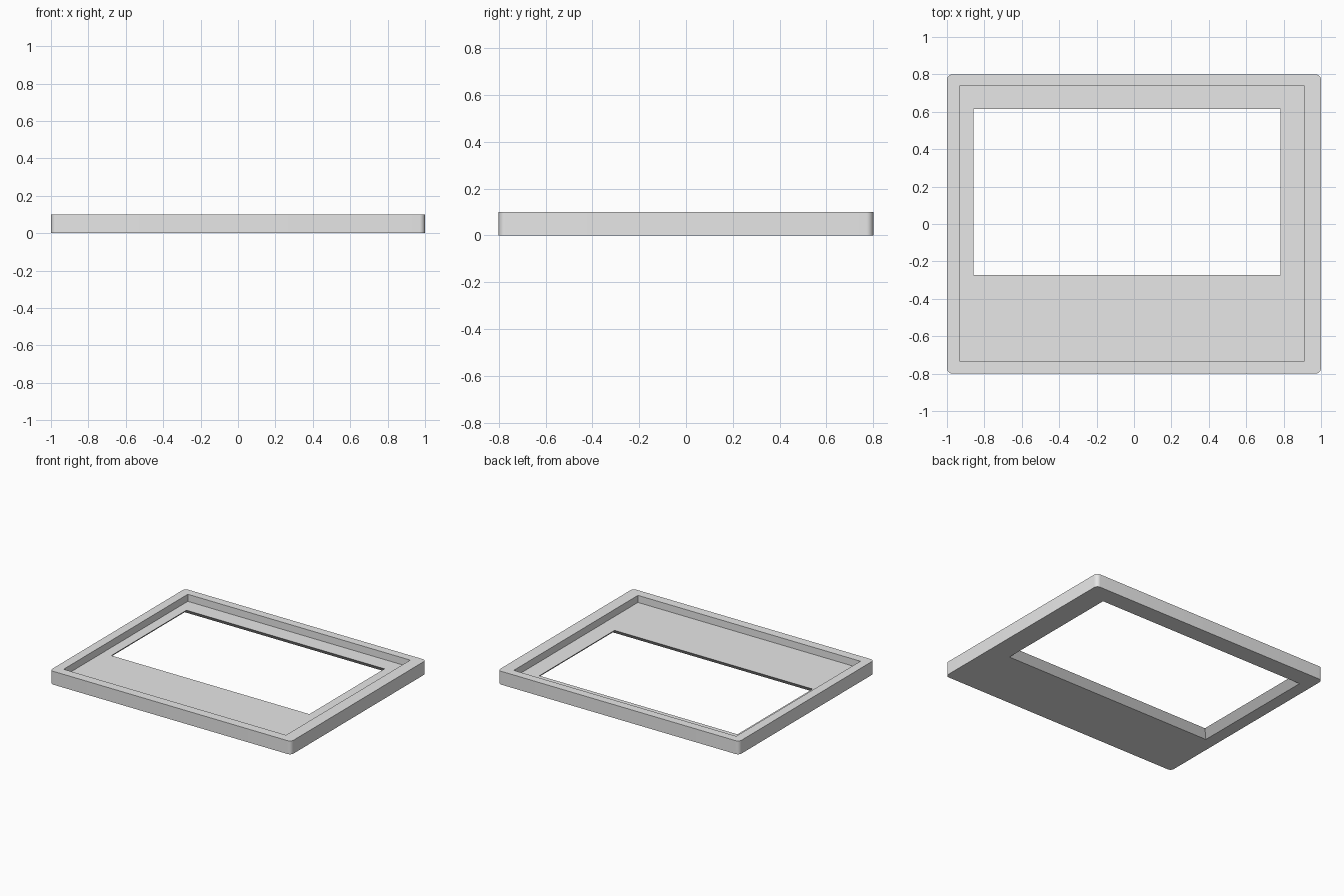
import bpy, bmesh, math

if "Cube" in bpy.data.objects:
    bpy.data.objects.remove(bpy.data.objects["Cube"])

HEIGHT = 0.10
FLOOR = 0.047          # thickness of the floor plate around the window
FLARE = 0.05           # window widens towards the underside
SEGMENTS = 8           # steps of each rounded outer corner


def ring(bm, x0, x1, y0, y1, z, radius=0.0):
    """Four corners, counter-clockwise, each a list of vertices."""
    corners = []
    for i, (x, y, sx, sy) in enumerate([(x1, y1, 1, 1), (x0, y1, -1, 1),
                                        (x0, y0, -1, -1), (x1, y0, 1, -1)]):
        steps = SEGMENTS if radius else 0
        verts = []
        for k in range(steps + 1):
            a = math.pi / 2 * (i + (k / steps if steps else 0))
            verts.append(bm.verts.new((x - sx * radius + radius * math.cos(a),
                                       y - sy * radius + radius * math.sin(a), z)))
        corners.append(verts)
    return corners


def bridge(bm, a, b):
    """Join two rings; a rounded corner fans into a sharp one."""
    for i in range(4):
        p, q = a[i], b[i]
        for k in range(len(p) - 1):
            if len(q) > 1:
                bm.faces.new((p[k], p[k + 1], q[k + 1], q[k]))
            else:
                bm.faces.new((p[k], p[k + 1], q[0]))
        j = (i + 1) % 4
        bm.faces.new((p[-1], a[j][0], b[j][0], q[-1]))


bm = bmesh.new()
window = (-0.858, 0.783, -0.273, 0.616)
recess = (-0.933, 0.911, -0.732, 0.738)
flared = tuple(v + s * FLARE for v, s in zip(window, (-1, 1, -1, 1)))

# Closed cross-section: outer wall, rim, recess wall, floor, window wall, underside
rings = [
    ring(bm, -1, 1, -0.8, 0.8, 0, 0.03),
    ring(bm, -1, 1, -0.8, 0.8, HEIGHT, 0.03),
    ring(bm, *recess, HEIGHT),
    ring(bm, *recess, FLOOR),
    ring(bm, *window, FLOOR),
    ring(bm, *flared, 0),
]
for a, b in zip(rings, rings[1:]):
    bridge(bm, a, b)
bridge(bm, rings[0], rings[-1])
bmesh.ops.recalc_face_normals(bm, faces=bm.faces[:])

mesh = bpy.data.meshes.new("display_bezel")
bm.to_mesh(mesh)
bm.free()
bezel = bpy.data.objects.new("display_bezel", mesh)
bpy.context.collection.objects.link(bezel)

# Plain grey over the whole part
grey = bpy.data.materials.new("light_grey")
grey.diffuse_color = (0.8, 0.8, 0.8, 1)
grey.use_nodes = True
grey.node_tree.nodes["Principled BSDF"].inputs["Base Color"].default_value = grey.diffuse_color
mesh.materials.append(grey)

# Smooth the rounded corners, keep the edges sharp
bpy.context.view_layer.objects.active = bezel
bezel.select_set(True)
bpy.ops.object.shade_smooth_by_angle(angle=math.radians(30))
